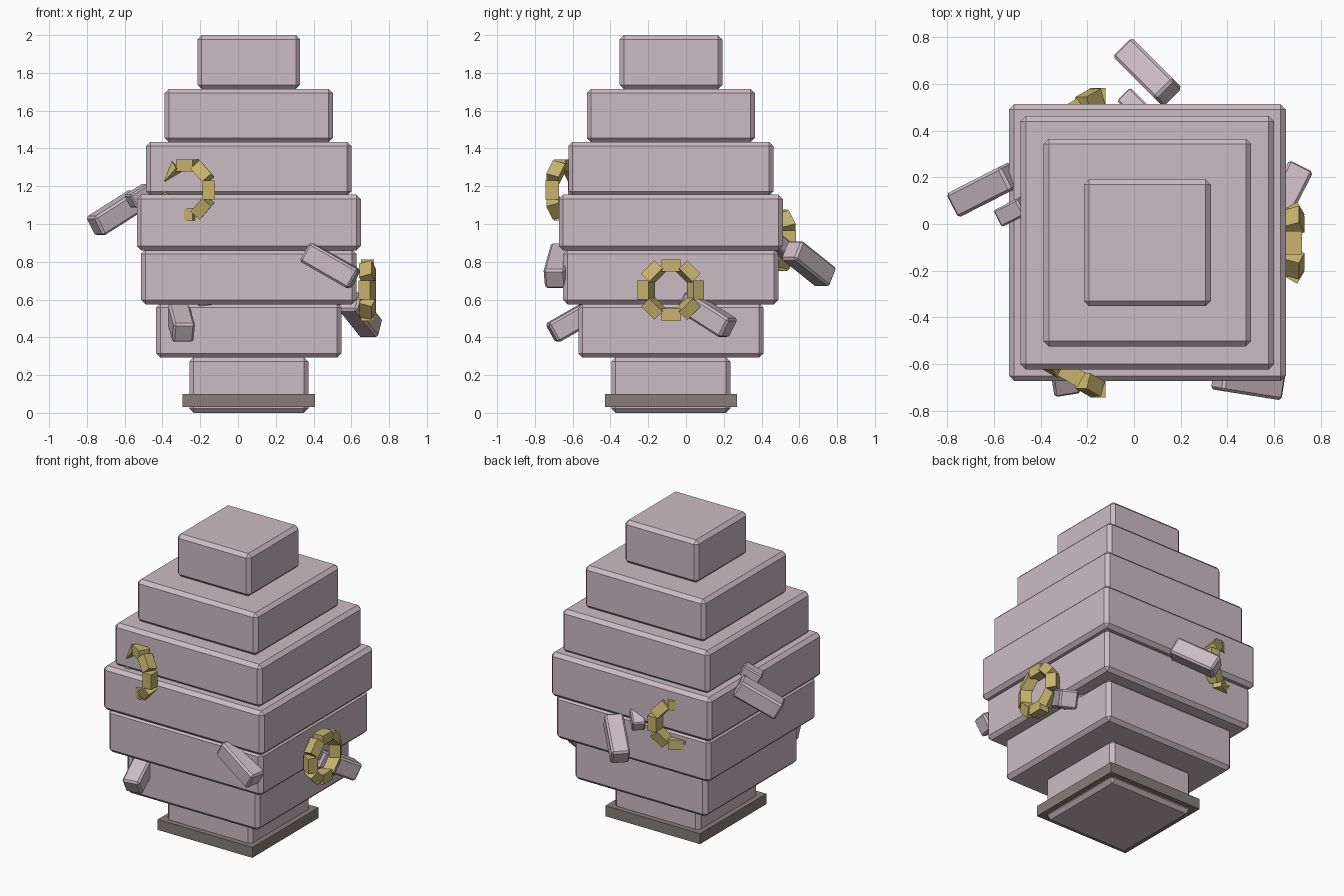
import bpy
from math import radians, sin, cos, pi
from mathutils import Vector, Matrix

old = bpy.data.objects.get("Cube")
if old:
    bpy.data.objects.remove(old, do_unlink=True)


def material(name, rgb):
    mat = bpy.data.materials.new(name)
    mat.use_nodes = True
    mat.diffuse_color = (*rgb, 1)
    mat.node_tree.nodes["Principled BSDF"].inputs["Base Color"].default_value = (*rgb, 1)
    return mat


PINK = material("dusty pink", (0.60, 0.50, 0.545))
GOLD = material("old gold", (0.58, 0.46, 0.16))
GREY = material("warm grey", (0.24, 0.205, 0.19))
CENTRE = Vector((0.057, -0.08, 0))


def box(name, size, matrix, mat, bevel=0):
    bpy.ops.mesh.primitive_cube_add(size=1)
    ob = bpy.context.object
    ob.name = name
    ob.data.transform(Matrix.Diagonal((*size, 1)))
    ob.matrix_world = matrix
    ob.data.materials.append(mat)
    if bevel:
        mod = ob.modifiers.new("chamfer", 'BEVEL')
        mod.width = bevel
        mod.segments = 1
    return ob


def around(angle, radius, z):
    """Point at an angle and distance from the body axis."""
    return CENTRE + Vector((cos(angle) * radius, sin(angle) * radius, z))


# Stacked square tiers: half width, bottom, top
tiers = [(0.315, 0.0, 0.295), (0.49, 0.292, 0.58), (0.57, 0.575, 0.865),
         (0.593, 0.86, 1.155), (0.543, 1.15, 1.435), (0.445, 1.433, 1.716),
         (0.272, 1.714, 2.0)]
for i, (half, low, high) in enumerate(tiers):
    place = Matrix.Translation(CENTRE + Vector((0, 0, (low + high) / 2)))
    box(f"body_tier_{i + 1}", (half * 2, half * 2, high - low), place, PINK, 0.023)

# Square plate around the foot
box("foot_plate", (0.70, 0.70, 0.07),
    Matrix.Translation(CENTRE + Vector((0, 0, 0.065))), GREY)

# Slanted arms, each with a stub behind it: turn, distance, height
arms = [(18, 0.62, 0.52), (90, 0.73, 0.79), (162, 0.735, 1.06),
        (234, 0.62, 0.495), (306, 0.735, 0.78)]
for i, (turn, radius, z) in enumerate(arms):
    a = radians(turn)
    radial = Vector((cos(a), sin(a), 0))
    side = Vector((-sin(a), cos(a), 0))
    heading = radial + side - Vector((0, 0, 0.8))
    rot = heading.to_track_quat('X', 'Z').to_matrix().to_4x4()
    centre = around(a, radius, z)
    box(f"arm_{i + 1}", (0.30, 0.115, 0.115), Matrix.Translation(centre) @ rot, PINK, 0.012)
    stub = centre - radial * 0.145 + side * 0.05 + Vector((0, 0, 0.09))
    box(f"arm_stub_{i + 1}", (0.13, 0.08, 0.08), Matrix.Translation(stub) @ rot, PINK, 0.008)

# Rings of eight blocks: turn, distance, height
rings = [(0, 0.628, 0.65), (120, 0.65, 0.915), (240, 0.65, 1.18)]
for i, (turn, radius, z) in enumerate(rings):
    a = radians(turn)
    frame = Matrix.Translation(around(a, radius, z)) @ Matrix.Rotation(a, 4, 'Z')
    for k in range(8):
        t = k * pi / 4
        roll = Matrix.Rotation(radians(30) * abs(cos(t)), 4, 'Z')
        link = Matrix.Rotation(t, 4, 'X') @ Matrix.Translation((0, 0.13, 0)) @ roll
        box(f"ring_{i + 1}_link_{k + 1}", (0.07, 0.065, 0.10), frame @ link, GOLD)
